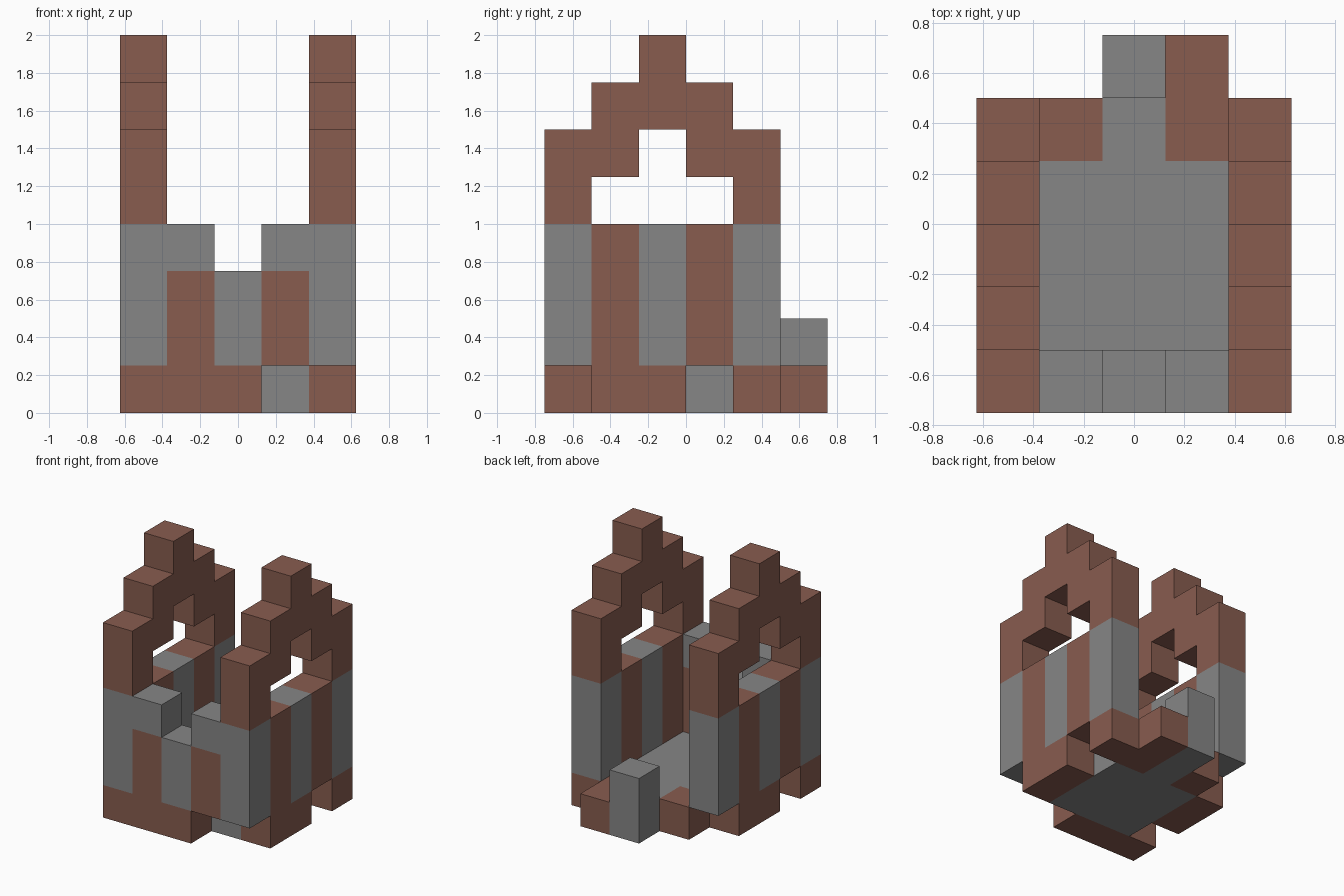
import bpy, bmesh
from mathutils import Vector

cube = bpy.data.objects.get("Cube")
if cube:
    bpy.data.objects.remove(cube, do_unlink=True)

S = 0.25  # block size
ORIGIN = Vector((-0.625, -0.75, 0))


def flat_material(name, rgb):
    mat = bpy.data.materials.new(name)
    mat.use_nodes = True
    mat.diffuse_color = (*rgb, 1)
    bsdf = mat.node_tree.nodes["Principled BSDF"]
    bsdf.inputs["Base Color"].default_value = (*rgb, 1)
    bsdf.inputs["Roughness"].default_value = 0.9
    return mat


BROWN, GREY = 0, 1
MATERIALS = [flat_material("brick_brown", (0.246, 0.107, 0.078)),
             flat_material("stone_grey", (0.238, 0.238, 0.238))]
parts = {}


def block(part, colour, xs, ys, zs):
    """Fill a box of grid cells in a named part."""
    cells = parts.setdefault(part, {})
    for x in xs:
        for y in ys:
            for z in zs:
                cells[x, y, z] = colour


def one(i):
    return range(i, i + 1)


# Floor with coloured rear edge
block("floor", GREY, range(1, 4), range(1, 4), one(0))
for x in range(1, 4):
    block("floor", GREY if x == 2 else BROWN, one(x), one(4), one(0))

# Base blocks under the walls, staggered around the floor
block("front_base", BROWN, range(3), one(0), one(0))
block("right_base", BROWN, one(0), range(2, 4), one(0))
block("left_base", BROWN, one(4), range(1, 3), one(0))
block("left_rear_base", BROWN, one(4), one(4), one(0))

# Rear doorstep and short post
block("rear_step", BROWN, one(3), one(5), one(0))
block("rear_post", GREY, one(2), one(5), range(2))

# Striped side walls, each with a stepped arch above
for side, x in (("right", 0), ("left", 4)):
    for y in range(5):
        block(side + "_wall", BROWN if y % 2 else GREY, one(x), one(y), range(1, 4))
        step = 2 - abs(y - 2)
        bottom, top = (4, 5, 6)[step], (5, 6, 7)[step]
        block(side + "_arch", BROWN, one(x), one(y), range(bottom, top + 1))

# Striped front wall with a notch in the middle
for x in range(1, 4):
    block("front_wall", GREY if x == 2 else BROWN, one(x), one(0), range(1, 3))
    if x != 2:
        block("front_wall", GREY, one(x), one(0), one(3))

solid = {cell for cells in parts.values() for cell in cells}


def build(name, cells):
    """Make one object from the exposed faces of its cells."""
    bm = bmesh.new()
    for cell, colour in cells.items():
        centre = ORIGIN + (Vector(cell) + Vector((0.5, 0.5, 0.5))) * S
        for axis in range(3):
            for sign in (-1, 1):
                n = Vector((0, 0, 0))
                n[axis] = sign
                if tuple(int(c + d) for c, d in zip(cell, n)) in solid:
                    continue
                u = Vector((0, 0, 0))
                u[(axis + 1) % 3] = 1
                v = n.cross(u)
                corners = (-u - v, u - v, u + v, v - u)
                face = bm.faces.new([bm.verts.new(centre + (n + c) * S / 2) for c in corners])
                face.material_index = colour
    bmesh.ops.remove_doubles(bm, verts=bm.verts, dist=0.001)
    bmesh.ops.dissolve_limit(bm, angle_limit=0.01, verts=bm.verts,
                             edges=bm.edges, delimit={'MATERIAL'})
    mesh = bpy.data.meshes.new(name)
    bm.to_mesh(mesh)
    bm.free()
    for mat in MATERIALS:
        mesh.materials.append(mat)
    obj = bpy.data.objects.new(name, mesh)
    bpy.context.collection.objects.link(obj)


for name, cells in parts.items():
    build(name, cells)
